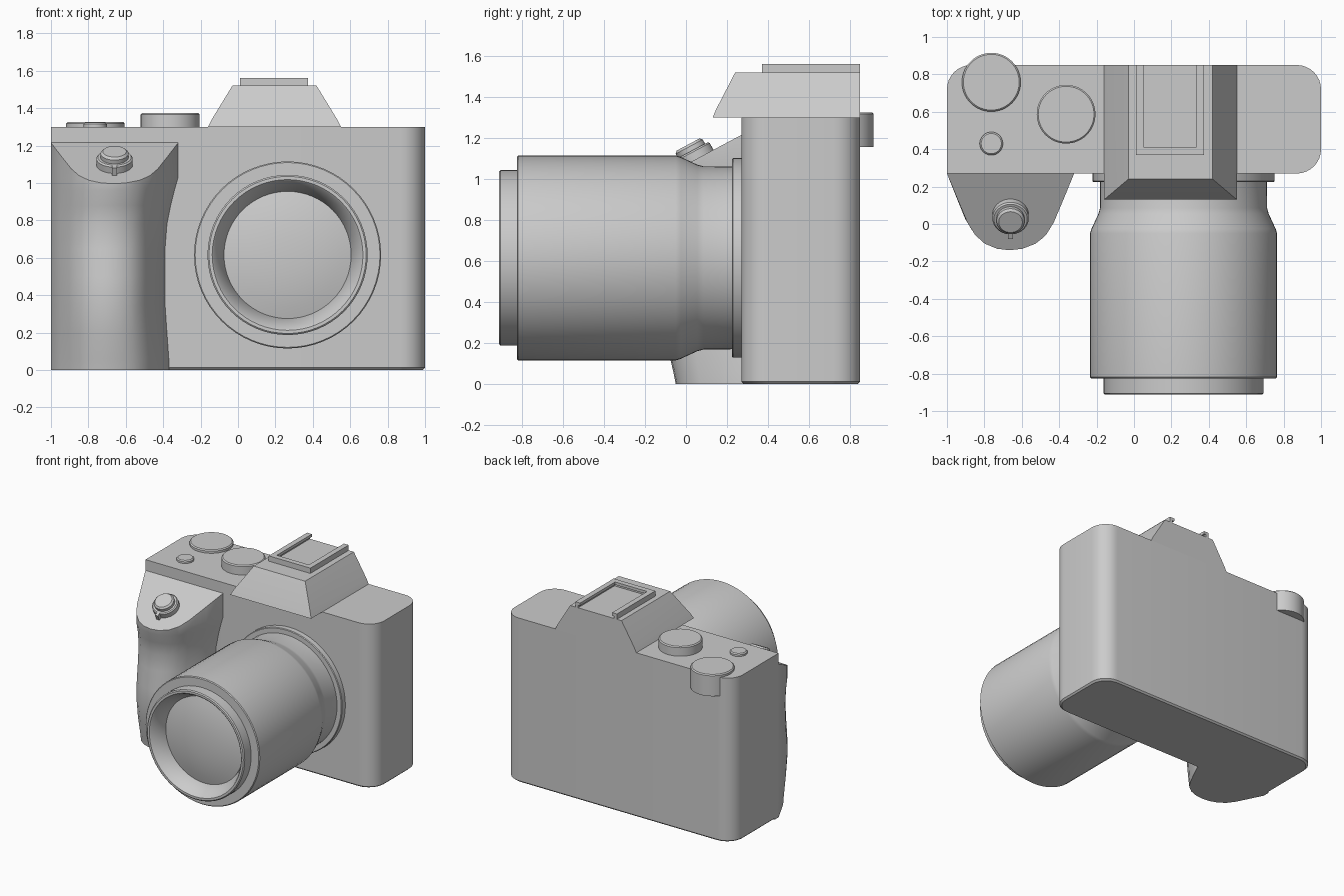
import bpy, bmesh, math
from mathutils import Matrix, Vector

if "Cube" in bpy.data.objects:
    bpy.data.objects.remove(bpy.data.objects["Cube"])


def finish(name, bm, angle=35):
    bmesh.ops.remove_doubles(bm, verts=bm.verts, dist=1e-5)
    bmesh.ops.recalc_face_normals(bm, faces=bm.faces)
    me = bpy.data.meshes.new(name)
    bm.to_mesh(me)
    bm.free()
    ob = bpy.data.objects.new(name, me)
    bpy.context.collection.objects.link(ob)
    bpy.ops.object.select_all(action='DESELECT')
    ob.select_set(True)
    bpy.context.view_layer.objects.active = ob
    bpy.ops.object.shade_smooth_by_angle(angle=math.radians(angle))
    return ob


def loft(rows):
    """Closed loops of equal length joined in order, capped at both ends."""
    bm = bmesh.new()
    loops = [[bm.verts.new(p) for p in row] for row in rows]
    n = len(loops[0])
    for a, b in zip(loops, loops[1:]):
        for i in range(n):
            j = (i + 1) % n
            bm.faces.new((a[i], a[j], b[j], b[i]))
    bm.faces.new(loops[0])
    bm.faces.new(loops[-1])
    return bm


def lathe(name, profile, loc, tilt=0, steps=64):
    """Spin (radius, height) points about local z, then tilt about x."""
    bm = bmesh.new()
    vs = [bm.verts.new((r, 0, h)) for r, h in profile]
    es = [bm.edges.new(p) for p in zip(vs, vs[1:])]
    bmesh.ops.spin(bm, geom=vs + es, cent=(0, 0, 0), axis=(0, 0, 1),
                   angle=2 * math.pi, steps=steps, use_duplicate=False)
    bmesh.ops.transform(bm, verts=bm.verts,
                        matrix=Matrix.Translation(loc) @ Matrix.Rotation(math.radians(tilt), 4, 'X'))
    return finish(name, bm)


def disc(name, r, h, loc, tilt=0, edge=0.008):
    return lathe(name, [(0, 0), (r, 0), (r, h - edge), (r - edge, h), (0, h)], loc, tilt)


def arc(cx, cy, r, a0, n=8):
    return [(cx + r * math.cos(math.radians(a0 + 90 * i / n)),
             cy + r * math.sin(math.radians(a0 + 90 * i / n))) for i in range(n + 1)]


# body: three rounded upright corners, a square one beside the grip
def outline(inset):
    x, y0, y1, r = 1 - inset, 0.27 + inset, 0.85 - inset, 0.13
    return [(-x, y0)] + arc(x - r, y0 + r, r, -90) + arc(x - r, y1 - r, r, 0) + arc(r - x, y1 - r, r, 90)


finish("body", loft([[(x, y, z) for x, y in outline(i)]
                     for z, i in ((0, 0.012), (0.012, 0), (1.3, 0))]))

# grip: bulging loft with a sloped top
shape = [(0, 0), (0.08, 0.32), (0.16, 0.63), (0.22, 0.79), (0.30, 0.91), (0.40, 0.98), (0.5, 1),
         (0.60, 0.98), (0.70, 0.91), (0.78, 0.79), (0.84, 0.63), (0.92, 0.32), (1, 0)]
levels = [(0, -0.05, -0.37), (0.06, -0.062, -0.37), (0.2, -0.095, -0.38), (0.35, -0.115, -0.39),
          (0.5, -0.11, -0.39), (0.65, -0.09, -0.39), (0.78, -0.085, -0.38), (0.88, -0.105, -0.36),
          (0.96, -0.135, -0.34), (1.03, -0.145, -0.32), (1.28, -0.145, -0.32)]
rows = []
for z, front, right in levels:
    plan = [(-1 + u * (right + 1), 0.27 + v * (front - 0.27)) for u, v in shape]
    rows.append([(x, y, z) for x, y in [(-1, 0.32)] + plan + [(right, 0.32)]])
bm = loft(rows)
cut = bmesh.ops.bisect_plane(bm, geom=bm.verts[:] + bm.edges[:] + bm.faces[:], dist=1e-5,
                             plane_co=(0, 0.27, 1.215), plane_no=(0, -0.47, 0.88), clear_outer=True)
bmesh.ops.contextual_create(bm, geom=[e for e in cut["geom_cut"] if isinstance(e, bmesh.types.BMEdge)])
finish("grip", bm)

# viewfinder hump overhanging the front of the body
hump = [(1.29, -0.16, 0.55, 0.13), (1.3, -0.16, 0.55, 0.13), (1.34, -0.14, 0.53, 0.147),
        (1.52, -0.03, 0.42, 0.24)]
finish("viewfinder_hump", loft([[(a, y, z), (b, y, z), (b, 0.85, z), (a, 0.85, z)]
                                for z, a, b, y in hump[1:]]))

# accessory shoe: U-shaped rail with a thin overhanging lip
for name, w, z0, z1 in (("shoe_rail", 0.025, 1.515, 1.54), ("shoe_lip", 0.042, 1.54, 1.562)):
    a, b, f, back = 0.01, 0.375, 0.37, 0.85
    u = [(a, back), (a, f), (b, f), (b, back), (b - w, back), (b - w, f + w), (a + w, f + w), (a + w, back)]
    finish(name, loft([[(x, y, z) for x, y in u] for z in (z0, z1)]))

# dials and small top button
disc("rear_dial", 0.157, 0.17, (-0.763, 0.758, 1.155))
disc("mode_dial", 0.157, 0.085, (-0.363, 0.587, 1.29))
disc("top_button", 0.062, 0.032, (-0.763, 0.43, 1.29))

# shutter release on the sloped grip top: collar, button and lever
base = Vector((-0.66, 0.05, 1.093))
disc("shutter_collar", 0.097, 0.05, base, 28)
disc("shutter_button", 0.075, 0.085, base, 28, 0.012)
bm = bmesh.new()
bmesh.ops.create_cube(bm, size=1, matrix=Matrix.Translation(base) @ Matrix.Rotation(math.radians(28), 4, 'X')
                      @ Matrix.Translation((0, -0.1, 0.025)) @ Matrix.Diagonal((0.025, 0.04, 0.05, 1)))
finish("shutter_lever", bm)

# lens: heights run forward from y = 0
axis = (0.265, 0, 0.615)
lathe("lens_barrel", [(0.34, 0.78), (0.34, 0.80), (0.395, 0.905), (0.403, 0.912), (0.42, 0.912),
                      (0.428, 0.905), (0.428, 0.825), (0.494, 0.825), (0.5, 0.819), (0.5, 0.05),
                      (0.492, 0.025), (0.455, -0.055), (0.447, -0.085), (0.445, -0.27)], axis, 90)
lathe("front_glass", [(0.345, 0.795), (0.28, 0.812), (0.19, 0.828), (0.1, 0.837), (0, 0.84)], axis, 90)
lathe("lens_mount", [(0.44, -0.225), (0.482, -0.225), (0.487, -0.23), (0.487, -0.275)], axis, 90)
